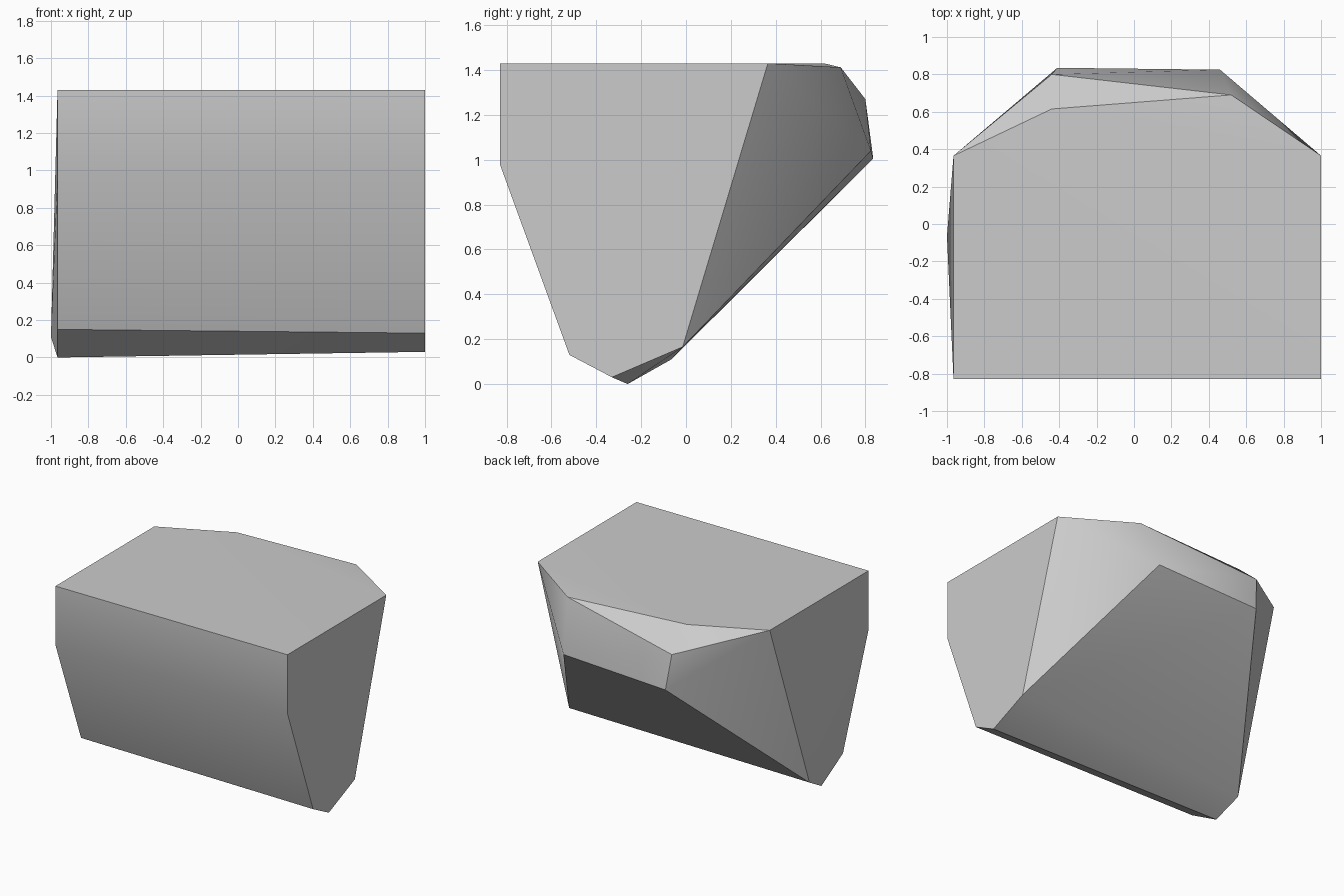
import bpy, bmesh, math

if "Cube" in bpy.data.objects:
    bpy.data.objects.remove(bpy.data.objects["Cube"], do_unlink=True)

# Plain grey stone
stone = bpy.data.materials.new("plain_grey")
stone.use_nodes = True
grey = (0.6, 0.6, 0.6, 1)
stone.diffuse_color = grey
stone.node_tree.nodes["Principled BSDF"].inputs["Base Color"].default_value = grey

# Corners of the cut block
right_side = [(1, -.83, 1.43), (1, -.83, .98), (1, -.52, .13),
              (1, -.33, .03), (1, -.015, .165), (1, .365, 1.43)]
left_side = [(-.965, -.83, 1.43), (-.965, -.83, .98), (-.965, -.52, .15),
             (-.965, -.26, 0), (-1, -.065, .11), (-.965, .365, 1.43)]
back_facets = [(-.44, .615, 1.43), (.52, .69, 1.412), (-.44, .80, 1.27),
               (.46, .825, 1.04), (-.41, .835, 1.005)]

# Wrap the corners in a convex shell and merge coplanar faces
bm = bmesh.new()
for corner in right_side + left_side + back_facets:
    bm.verts.new(corner)
bmesh.ops.convex_hull(bm, input=bm.verts)
bmesh.ops.dissolve_limit(bm, angle_limit=math.radians(2),
                         verts=bm.verts, edges=bm.edges)
bmesh.ops.recalc_face_normals(bm, faces=bm.faces)
mesh = bpy.data.meshes.new("rock_block")
bm.to_mesh(mesh)
bm.free()

rock = bpy.data.objects.new("rock_block", mesh)
bpy.context.collection.objects.link(rock)
mesh.materials.append(stone)

# Soften the shallow edges, keep the others crisp
bpy.ops.object.select_all(action='DESELECT')
rock.select_set(True)
bpy.context.view_layer.objects.active = rock
bpy.ops.object.shade_smooth_by_angle(angle=math.radians(30))
